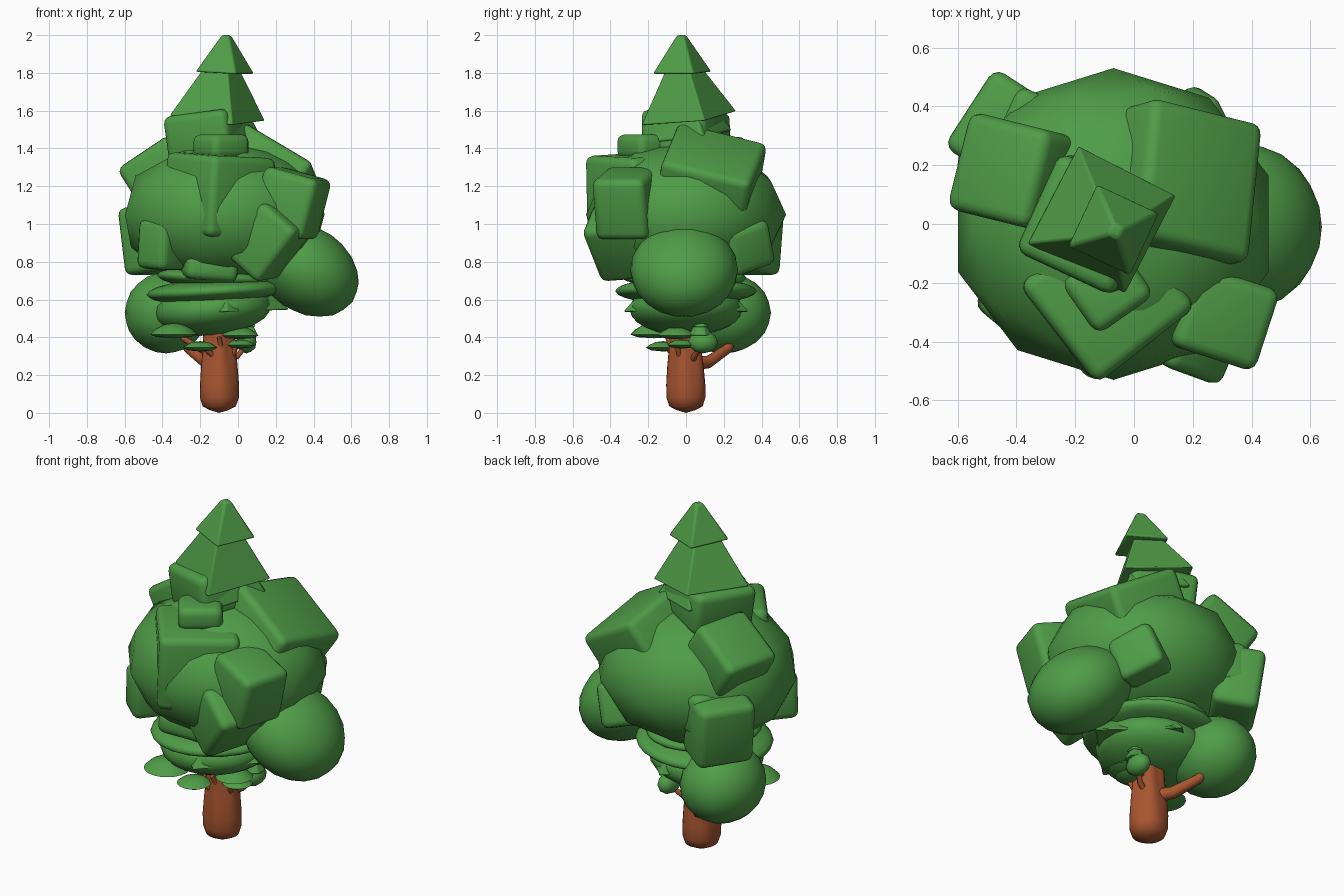
import bpy, bmesh, math
from mathutils import Vector, Matrix

if "Cube" in bpy.data.objects:
    bpy.data.objects.remove(bpy.data.objects["Cube"])

R = math.radians


def material(name, rgb):
    m = bpy.data.materials.new(name)
    m.diffuse_color = (*rgb, 1)
    m.use_nodes = True
    m.node_tree.nodes["Principled BSDF"].inputs["Base Color"].default_value = m.diffuse_color
    return m


GREEN = material("leaf_green", (0.078, 0.335, 0.063))
BROWN = material("bark_brown", (0.39, 0.092, 0.03))


def finish(bm, name, mat, loc=(0, 0, 0), rot=(0, 0, 0), bevel=0, seg=3, angle=35):
    bmesh.ops.recalc_face_normals(bm, faces=bm.faces)
    me = bpy.data.meshes.new(name)
    bm.to_mesh(me)
    bm.free()
    me.materials.append(mat)
    ob = bpy.data.objects.new(name, me)
    bpy.context.collection.objects.link(ob)
    ob.location = loc
    ob.rotation_euler = [R(a) for a in rot]
    if bevel:
        b = ob.modifiers.new("bevel", 'BEVEL')
        b.width, b.segments = bevel, seg
    bpy.ops.object.select_all(action='DESELECT')
    ob.select_set(True)
    bpy.context.view_layer.objects.active = ob
    bpy.ops.object.shade_smooth_by_angle(angle=R(angle))
    return ob


def ball(name, loc, radii, rot=(0, 0, 0), sub=3):
    bm = bmesh.new()
    bmesh.ops.create_icosphere(bm, subdivisions=sub, radius=1)
    bmesh.ops.scale(bm, vec=radii, verts=bm.verts)
    finish(bm, name, GREEN, loc, rot, angle=75)


def block(name, loc, size, rot, bevel=0.04):
    bm = bmesh.new()
    bmesh.ops.create_cube(bm, size=1)
    bmesh.ops.scale(bm, vec=size, verts=bm.verts)
    finish(bm, name, GREEN, loc, rot, bevel, angle=95)


def cone(name, loc, r1, r2, height, sides, rot=(0, 0, 0), bevel=0.008):
    # loc is the centre of the base
    bm = bmesh.new()
    bmesh.ops.create_cone(bm, cap_ends=True, segments=sides, radius1=r1, radius2=r2,
                          depth=height, matrix=Matrix.Translation((0, 0, height / 2)))
    finish(bm, name, GREEN, loc, rot, bevel, 2)


def lens(name, loc, radius, up, down, rot=(0, 0, 0), sides=20):
    # leaf pad: domed top, shallow underside
    prof = [(0, up), (.45, up * .85), (.75, up * .5), (1, 0), (.7, -down * .7), (0, -down)]
    lathe(name, GREEN, [(r * radius, z) for r, z in prof], sides, loc, rot)


def lathe(name, mat, prof, sides, loc, rot=(0, 0, 0), ripple=None):
    bm = bmesh.new()
    rings = []
    for r, z in prof:
        if r == 0:
            rings.append([bm.verts.new((0, 0, z))] * sides)
            continue
        ring = []
        for i in range(sides):
            a = 2 * math.pi * i / sides
            q = r * (ripple(a, z) if ripple else 1)
            ring.append(bm.verts.new((q * math.cos(a), q * math.sin(a), z)))
        rings.append(ring)
    for lo, hi in zip(rings, rings[1:]):
        for i in range(sides):
            j = (i + 1) % sides
            vs = list(dict.fromkeys((lo[i], lo[j], hi[j], hi[i])))
            bm.faces.new(vs)
    finish(bm, name, mat, loc, rot, angle=50)


def branch(name, pts, r0, r1):
    # tapered tube following a short path
    bm = bmesh.new()
    pts = [Vector(p) for p in pts]
    rings = []
    for k, p in enumerate(pts):
        d = pts[min(k + 1, len(pts) - 1)] - pts[max(k - 1, 0)]
        q = d.to_track_quat('Z', 'Y')
        r = r0 + (r1 - r0) * k / (len(pts) - 1)
        rings.append([bm.verts.new(p + q @ Vector((r * math.cos(i * math.pi / 4),
                                                   r * math.sin(i * math.pi / 4), 0)))
                      for i in range(8)])
    for lo, hi in zip(rings, rings[1:]):
        for i in range(8):
            j = (i + 1) % 8
            bm.faces.new((lo[i], lo[j], hi[j], hi[i]))
    bm.faces.new(rings[0])
    bm.faces.new(rings[-1])
    finish(bm, name, BROWN, angle=60)


# Trunk with bark grooves that deepen upward
lathe("trunk", BROWN,
      [(0, 0), (.05, .015), (.088, .035), (.103, .08), (.103, .15), (.095, .25),
       (.086, .33), (.08, .42), (0, .46)], 32, (-.1, 0, 0),
      ripple=lambda a, z: 1 + min(z, .4) * .2 * math.cos(5 * a + 4 * z))

# Branches
branch("back_branch", [(-.1, .02, .26), (-.17, .12, .27), (-.26, .22, .34), (-.32, .27, .46)], .04, .022)
branch("left_branch", [(-.13, -.02, .3), (-.2, -.02, .34), (-.3, -.03, .4)], .02, .015)
for i, end in enumerate([(.05, .09, .36), (.0, -.06, .38), (-.1, -.1, .4), (-.19, -.11, .35)]):
    mid = ((end[0] - .1) / 2 + .02, end[1] / 2, .3)
    branch(f"twig_{i + 1}", [(-.08, end[1] * .3, .26), mid, end], .02, .012)

# Small leaf pads around the trunk top
lens("leaf_pad_left", (-.34, -.17, .415), .125, .06, .02)
lens("leaf_pad_front", (-.2, -.12, .345), .092, .035, .02)
lens("leaf_pad_right", (.01, -.05, .41), .1, .045, .02)
lens("leaf_pad_right_low", (.01, -.02, .36), .08, .03, .02)

# Little bush beside the trunk
ball("mini_bush", (.045, .09, .375), (.055, .08, .06), sub=2)
cone("mini_bush_tier", (.05, .075, .41), .065, .03, .06, 6)
cone("mini_bush_top", (.05, .075, .455), .05, .015, .05, 6)

# Lower foliage layers
ball("lower_foliage", (-.13, 0, .55), (.31, .3, .14), (0, -5, 0))
cone("lower_tier", (-.06, 0, .535), .335, .22, .13, 4, (0, -2, 0))
ball("middle_tier", (-.12, 0, .645), (.365, .375, .07), (0, -3, 0))
ball("upper_tier", (-.12, 0, .715), (.31, .32, .06), (0, 3, 0))

# Rounded crowns
ball("main_crown", (-.07, 0, 1.05), (.555, .53, .39), sub=2)
ball("right_crown", (.365, -.01, .757), (.295, .285, .225), (0, 35, 0))
ball("left_crown", (-.38, .2, .53), (.22, .25, .215))

# Soft leaf blocks: location, size, rotation in degrees
blocks = {
    "top": ((-.15, 0, 1.48), (.37, .37, .24), (4, -7, -25)),
    "left_upper": ((-.40, .17, 1.27), (.34, .34, .27), (0, -33, -14)),
    "right_upper": ((.14, .125, 1.23), (.45, .49, .36), (-16, 30, -14)),
    "right_front": ((.28, -.31, 1.11), (.31, .29, .33), (0, 15, -18)),
    "front_low": ((.165, -.34, .91), (.26, .29, .36), (5, 40, -20)),
    "front_upper": ((-.1, -.24, 1.15), (.43, .43, .43), (3, 2, 38)),
    "front_small": ((-.09, -.22, 1.41), (.24, .22, .13), (0, 0, 35)),
    "left_front": ((-.4, -.26, .89), (.2, .21, .26), (0, 4, -40)),
    "left_back": ((-.44, .32, .92), (.25, .32, .36), (0, -8, -33)),
    "back_small": ((-.34, .35, 1.0), (.2, .18, .24), (0, 0, -25)),
    "right_back": ((.19, .29, .89), (.26, .26, .25), (18, 10, 30)),
    "front_under": ((-.15, -.25, .76), (.28, .2, .12), (0, 5, 10)),
}
for name, (loc, size, rot) in blocks.items():
    block(name + "_leaf_block", loc, size, rot)

# Stacked pyramid top
cone("pyramid_base", (-.11, .015, 1.46), .25, .18, .12, 4, (8, 0, 18), .015)
cone("pyramid_middle", (-.11, .015, 1.56), .268, .08, .3, 4, (8, 3, 18))
cone("pyramid_tip", (-.07, -.02, 1.8), .17, .03, .2, 4, (2, 2, 20), .012)
